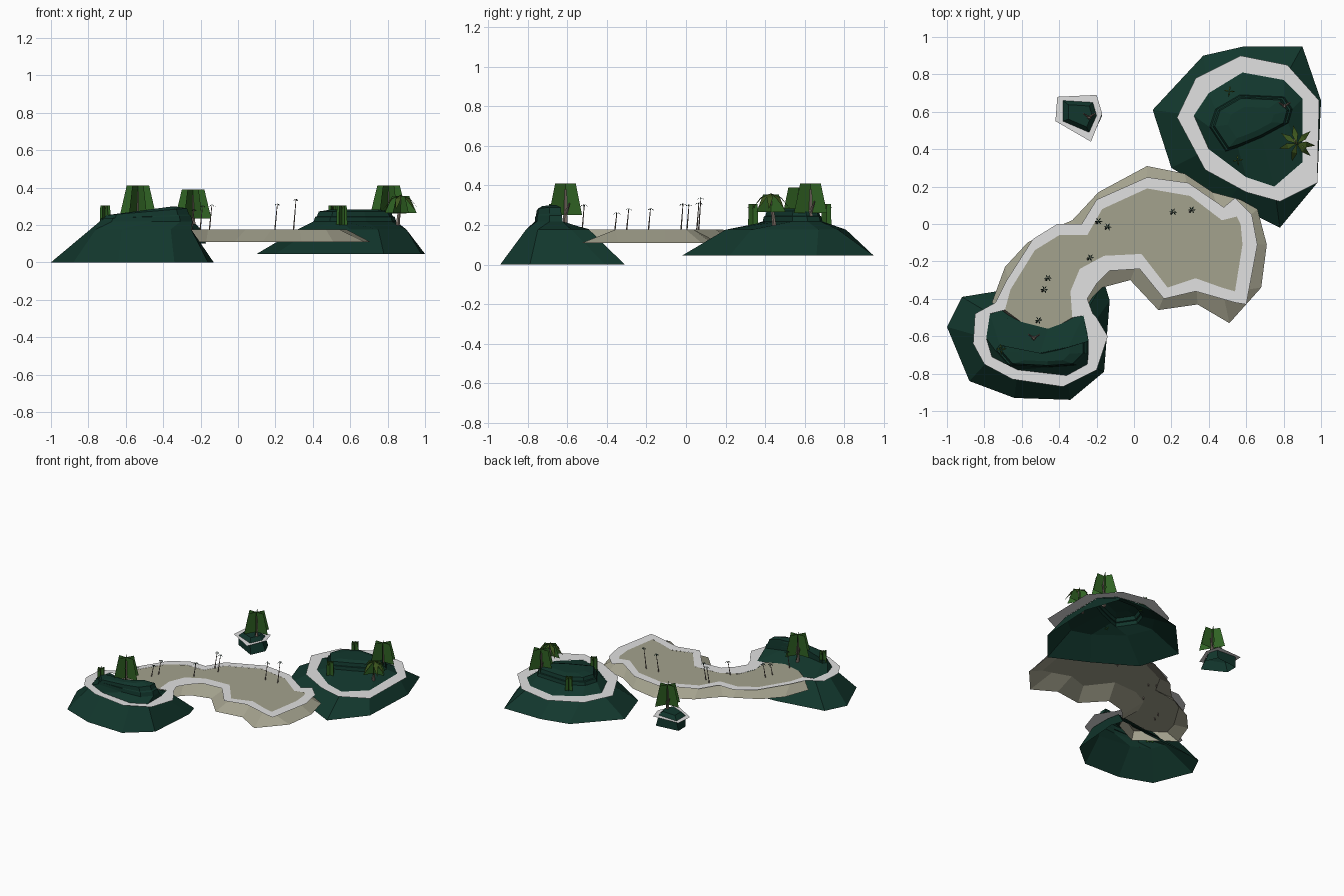
import bpy, bmesh, math, random
from mathutils import Vector, Matrix

random.seed(4)
if "Cube" in bpy.data.objects:
    bpy.data.objects.remove(bpy.data.objects["Cube"], do_unlink=True)


def material(name, color):
    mat = bpy.data.materials.new(name)
    mat.use_nodes = True
    mat.diffuse_color = (*color, 1)
    bsdf = mat.node_tree.nodes["Principled BSDF"]
    bsdf.inputs["Base Color"].default_value = (*color, 1)
    bsdf.inputs["Roughness"].default_value = 0.9
    return mat


GRASS = material("dark green grass", (.006, .038, .026))
SAND = material("pale sand", (.37, .36, .27))
FOAM = material("white foam", (.75, .75, .75))
LEAF = material("leaf green", (.03, .125, .017))
FROND = material("olive frond", (.045, .09, .012))
DARK_FROND = material("dark frond", (.008, .03, .02))
BARK = material("grey bark", (.24, .19, .16))
WATER = .176


def finish(bm, name, mat, upward=False):
    """Turn a bmesh into a named object, optionally with normals facing up."""
    if upward:
        bmesh.ops.recalc_face_normals(bm, faces=bm.faces)
        if sum(f.normal.z * f.calc_area() for f in bm.faces) < 0:
            bmesh.ops.reverse_faces(bm, faces=bm.faces)
    mesh = bpy.data.meshes.new(name)
    bm.to_mesh(mesh)
    bm.free()
    mesh.materials.append(mat)
    obj = bpy.data.objects.new(name, mesh)
    bpy.context.collection.objects.link(obj)
    return obj


def loft(name, mat, rings, cap=True):
    """Bridge closed rings of equal length; each ring is a list of 3D points."""
    bm = bmesh.new()
    rows = [[bm.verts.new(p) for p in ring] for ring in rings]
    for low, high in zip(rows, rows[1:]):
        for i in range(len(low)):
            j = (i + 1) % len(low)
            bm.faces.new((low[i], low[j], high[j], high[i]))
    if cap:
        top = bm.faces.new(rows[-1])
        bmesh.ops.triangulate(bm, faces=[top])
    return finish(bm, name, mat, upward=True)


def ring(points, z, scale=1.0, tilt=0.0):
    """Outline in hundredths, scaled about its middle, raised to z and tilted along x."""
    cx = sum(p[0] for p in points) / len(points)
    cy = sum(p[1] for p in points) / len(points)
    return [Vector(((cx + (x - cx) * scale) / 100, (cy + (y - cy) * scale) / 100,
                    z + tilt * (x - cx) / 100)) for x, y in points]


def island(name, base, shore, mesa, base_z, tilt=0.0):
    """Sloping hill with a stepped mesa on top."""
    steps = [(1.08, .218), (1.04, .243), (.99, .246), (.94, .272)]
    rings = [ring(base, base_z), ring(shore, WATER)]
    rings += [ring(mesa, z, s, tilt * i / 3) for i, (s, z) in enumerate(steps)]
    rings.append(ring(mesa, .283, .6, tilt))
    return loft(name, GRASS, rings)


def foam(name, outer, inner):
    return loft(name, FOAM, [ring(outer, WATER + .001), ring(inner, WATER + .001)], cap=False)


# Large island
big_base = [(59, 95), (90, 95), (100, 66), (98, 22), (78, -2), (50, 12), (20, 30), (10, 61), (37, 90)]
big_foam = [(57, 90), (82, 85), (99, 66), (98, 22), (78, 12), (60, 17), (38, 29), (23, 57), (33, 78)]
big_shore = [(58, 81), (80, 77), (90, 67), (90, 33), (75, 20), (60, 25), (40, 40), (32, 58), (40, 70)]
big_mesa = [(57, 68), (79, 67), (83, 61), (81, 54), (68, 47), (56, 42), (50, 40), (42, 52), (45, 61)]
island("large_island", big_base, big_shore, big_mesa, .045)
foam("large_island_foam", big_foam, big_shore)

# Island joined to the sandbar
hill_base = [(-92, -39), (-55, -33), (-16, -31), (-13, -41), (-16, -79), (-34, -94), (-64, -93), (-88, -84), (-100, -55)]
hill_shore = [(-77, -48), (-46, -56), (-27, -49), (-25, -58), (-25, -75), (-36, -81), (-62, -78), (-76, -71), (-79, -61)]
hill_mesa = [(-70, -65), (-50, -69), (-36, -66), (-26, -63), (-26, -69), (-32, -75), (-46, -76), (-66, -75), (-72, -68)]
hill_foam = [(-20, -50), (-14, -60), (-20, -78), (-38, -87), (-65, -83), (-80, -75), (-86, -64), (-85, -48)]
island("joined_island", hill_base, hill_shore, hill_mesa, 0, tilt=.08)

# Sandbar, with one foam band running round it and the joined island
sand_base = [(-76, -42), (-69, -23), (-57, -10), (-40, -1), (-33, 2), (-19, 17), (7, 31), (27, 27),
             (42, 17), (57, 13), (66, 8), (71, -11), (68, -34), (51, -53), (34, -43), (13, -46),
             (-2, -30), (-17, -34), (-22, -39), (-26, -45), (-30, -52)]
sand_foam = [(-74, -42), (-68, -30), (-54, -8), (-41, 0), (-28, 0), (-20, 13), (7, 25), (29, 22),
             (48, 9), (54, 14), (63, 5), (66, -11), (60, -43), (54, -42), (33, -36), (16, -40),
             (3, -24), (-13, -25), (-20, -32), (-25, -40), (-22, -48)]
sand_shore = [(-69, -46), (-66, -35), (-53, -14), (-40, -6), (-25, -6), (-17, 8), (7, 19), (30, 15),
              (47, 2), (55, 4), (57, 0), (58, -11), (54, -36), (47, -34), (33, -29), (18, -34),
              (4, -16), (-16, -17), (-29, -24), (-34, -36), (-33, -50)]
loft("sandbar", SAND, [ring(sand_base + [(-50, -62)], .108), ring(sand_shore + [(-50, -60)], WATER)])
foam("sandbar_foam", sand_foam + hill_foam, sand_shore + hill_shore[2:] + hill_shore[:1])

# Islet
islet_base = [(-39, 65), (-21, 67), (-17, 58), (-22, 47), (-39, 56)]
islet_foam = [(-41, 68), (-20, 69), (-17, 59), (-23, 44), (-42, 55)]
islet_shore = [(-38, 66), (-22, 65), (-20, 58), (-24, 49), (-38, 55)]
loft("islet", GRASS, [ring(islet_base, .1), ring(islet_shore, WATER), ring(islet_shore, .205, .7)])
foam("islet_foam", islet_foam, islet_shore)


def stem(name, foot, head, radius):
    """Tapered five-sided trunk between two points."""
    foot, head = Vector(foot), Vector(head)
    bm = bmesh.new()
    axis = head - foot
    turn = axis.to_track_quat('Z', 'Y').to_matrix().to_4x4()
    bmesh.ops.create_cone(bm, cap_ends=True, segments=5, radius1=radius, radius2=radius * .5,
                          depth=axis.length, matrix=Matrix.Translation((foot + head) / 2) @ turn)
    finish(bm, name, BARK)


def crossed_foliage(name, x, y, low, high, wide, narrow, mat=LEAF):
    """Three upright tapered sheets crossing at the trunk."""
    bm = bmesh.new()
    for k in range(3):
        side = Vector((math.cos(k * math.pi / 3), math.sin(k * math.pi / 3), 0))
        corners = ((-wide, low), (wide, low), (narrow, high), (-narrow, high))
        bm.faces.new([bm.verts.new(Vector((x, y, z)) + side * w) for w, z in corners])
    finish(bm, name, mat)


def frond_crown(name, x, y, z, reach, drop, count, mat):
    """Star of drooping pointed fronds, each folded once."""
    bm = bmesh.new()
    for k in range(count):
        a = math.tau * k / count + random.uniform(-.2, .2)
        out, side = Vector((math.cos(a), math.sin(a), 0)), Vector((-math.sin(a), math.cos(a), 0))
        heart = Vector((x, y, z))
        mid = heart + out * reach * .5 - Vector((0, 0, drop * .25))
        tip = heart + out * reach - Vector((0, 0, drop))
        root, left, right, end = [bm.verts.new(p) for p in (
            heart, mid + side * reach * .16, mid - side * reach * .16, tip)]
        bm.faces.new((root, right, left))
        bm.faces.new((left, right, end))
    finish(bm, name, mat)


# Broad trees: x, y, foliage bottom, foliage top
for i, (x, y, low, high) in enumerate([(-.535, -.61, .25, .41), (-.24, .57, .235, .39), (.805, .63, .26, .41)], 1):
    stem(f"tree_trunk_{i}", (x, y, .16), (x, y, high - .03), .014)
    for turn in (-1, 1):
        stem(f"tree_branch_{i}", (x, y, low), (x + turn * .03, y + .02, low + .06), .008)
    crossed_foliage(f"tree_foliage_{i}", x, y, low, high, .097, .06)

# Spreading palm on the large island
stem("palm_trunk", (.85, .45, .17), (.87, .43, .345), .012)
frond_crown("palm_crown", .87, .43, .36, .1, .08, 7, FROND)
crossed_foliage("palm_skirt", .87, .43, .265, .355, .085, .045)

# Narrow shrubs
for i, (x, y, low) in enumerate([(-.71, -.67, .2), (.51, .71, .2), (.555, .34, .2)], 1):
    crossed_foliage(f"shrub_{i}", x, y, low, low + .105, .03, .026)
    frond_crown(f"shrub_tip_{i}", x, y, low + .105, .03, .02, 4, FROND)

# Slender beach palms: head x, y, z
palms = [(-.19, .015, .3), (-.14, -.015, .305), (.21, .065, .31), (.31, .075, .335),
         (-.235, -.18, .28), (-.46, -.29, .28), (-.48, -.35, .26), (-.51, -.515, .3)]
for i, (x, y, z) in enumerate(palms, 1):
    stem(f"beach_palm_trunk_{i}", (x - .015, y - .012, WATER - .02), (x, y, z), .004)
    frond_crown(f"beach_palm_crown_{i}", x, y, z + .004, .022, .012, 6, DARK_FROND)
